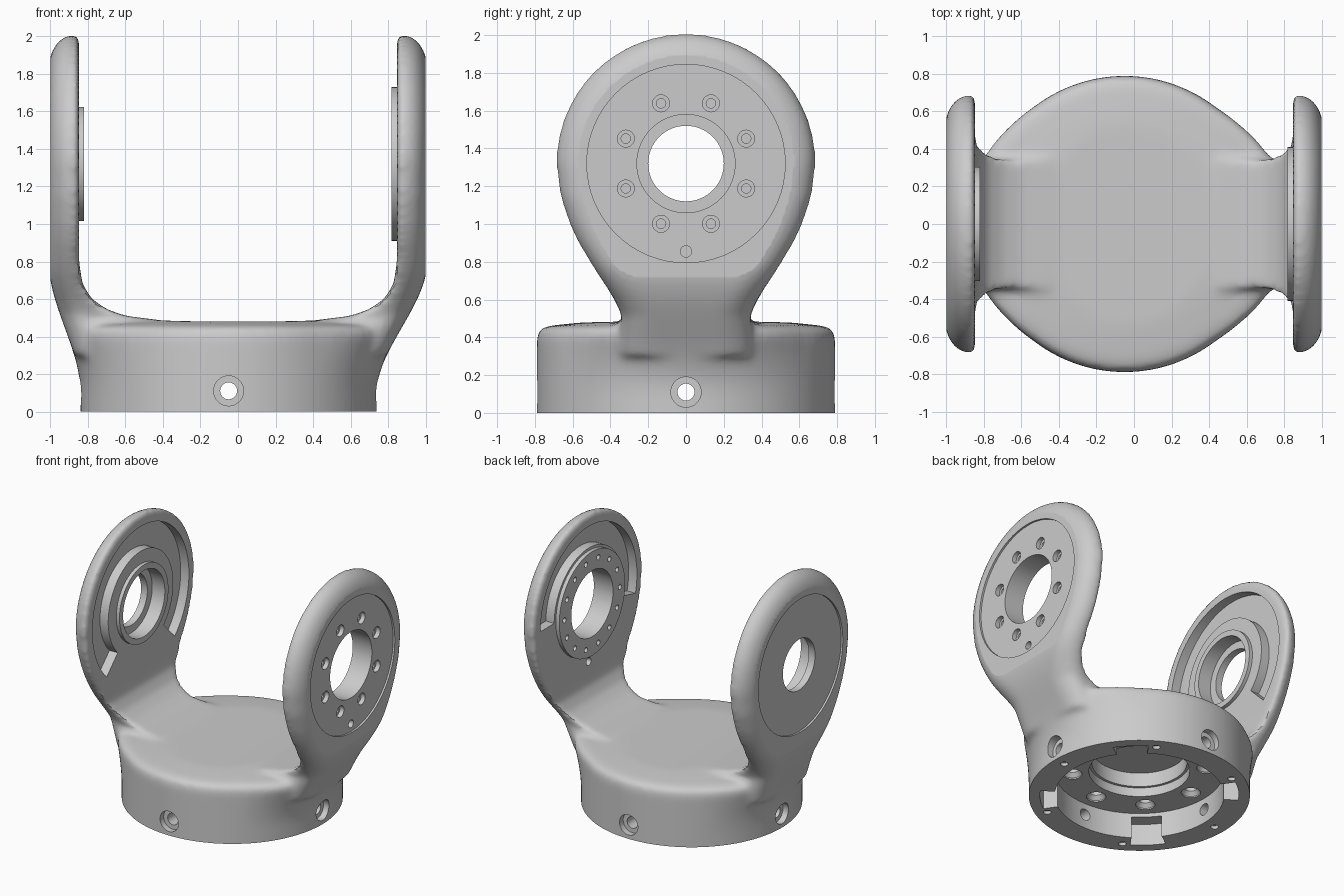
import bpy
import bmesh
from math import sin, cos, pi, hypot, radians
from mathutils import Matrix, Vector

if "Cube" in bpy.data.objects:
    bpy.data.objects.remove(bpy.data.objects["Cube"])

BASE_X, BASE_R = -0.05, 0.79      # base cylinder
HUB_Z, HUB_R = 1.32, 0.688        # round arm heads
TAU = 2 * pi

grey = bpy.data.materials.new("plain_grey")
grey.use_nodes = True
grey.diffuse_color = (0.6, 0.6, 0.6, 1)
grey.node_tree.nodes["Principled BSDF"].inputs["Base Color"].default_value = (0.6, 0.6, 0.6, 1)


def make(name, bm):
    bmesh.ops.recalc_face_normals(bm, faces=bm.faces)
    mesh = bpy.data.meshes.new(name)
    bm.to_mesh(mesh)
    bm.free()
    obj = bpy.data.objects.new(name, mesh)
    bpy.context.collection.objects.link(obj)
    return obj


def loft(bm, rows):
    """Closed rows of points joined into a capped solid."""
    rings = [[bm.verts.new(p) for p in row] for row in rows]
    n = len(rings[0])
    for a, b in zip(rings, rings[1:]):
        for i in range(n):
            j = (i + 1) % n
            bm.faces.new((a[i], a[j], b[j], b[i]))
    bm.faces.new(rings[0][::-1])
    bm.faces.new(rings[-1])


def lathe(bm, profile, matrix, start=0, end=TAU, steps=64, closed=False):
    """Turn (radius, height) points about the local z axis."""
    full = end - start > TAU - 0.01
    count = steps if full else steps + 1
    angles = [start + (end - start) * i / steps for i in range(count)]
    cols = [[bm.verts.new(matrix @ Vector((r * cos(a), r * sin(a), h)))
             for r, h in profile] for a in angles]
    m = len(profile)
    for i in range(steps):
        a, b = cols[i], cols[(i + 1) % count]
        for k in range(m if closed else m - 1):
            l = (k + 1) % m
            bm.faces.new((a[k], b[k], b[l], a[l]))
    if not full:
        bm.faces.new(cols[0])
        bm.faces.new(cols[-1][::-1])
    bmesh.ops.remove_doubles(bm, verts=[v for c in cols for v in c], dist=1e-5)


def rect(r0, r1, h0, h1):
    return [(r0, h0), (r1, h0), (r1, h1), (r0, h1)]


def drill(*steps):
    """Stepped round cutter from (radius, from, to) entries."""
    pts = [(0, steps[0][1])]
    for r, a, b in steps:
        pts += [(r, a), (r, b)]
    return pts + [(0, steps[-1][2])]


TO_X = Matrix(((0, 0, 1, 0), (1, 0, 0, 0), (0, 1, 0, 0), (0, 0, 0, 1)))


def hub(side, radius=0, angle=0):
    """Axis through an arm head, optionally offset to a bolt circle."""
    shift = Matrix.Translation((0, radius * cos(angle), HUB_Z + radius * sin(angle)))
    return shift @ Matrix.Diagonal((side, 1, 1, 1)) @ TO_X


def box(bm, centre, size):
    bmesh.ops.create_cube(bm, size=1, matrix=Matrix.Translation(centre) @ Matrix.Diagonal((*size, 1)))


def boolean(obj, cutter):
    mod = obj.modifiers.new("cut", "BOOLEAN")
    mod.operation, mod.solver, mod.object = "DIFFERENCE", "EXACT", cutter
    cutter.hide_render = True


def bake(obj):
    bpy.context.view_layer.update()
    graph = bpy.context.evaluated_depsgraph_get()
    mesh = bpy.data.meshes.new_from_object(obj.evaluated_get(graph))
    cutters = [m.object for m in obj.modifiers if m.type == "BOOLEAN"]
    obj.modifiers.clear()
    obj.data = mesh
    for c in cutters:
        bpy.data.objects.remove(c)


def finish(obj):
    obj.data.materials.clear()
    obj.data.materials.append(grey)
    bpy.ops.object.select_all(action="DESELECT")
    obj.select_set(True)
    bpy.context.view_layer.objects.active = obj
    bpy.ops.object.shade_smooth_by_angle(angle=radians(35))
    mod = obj.modifiers.new("normals", "WEIGHTED_NORMAL")
    mod.keep_sharp = True


# Shape rules shared by base and arms
def spread(z):
    t = min(1, max(0, (z - 0.1) / 0.7))
    return t * t * (3 - 2 * t)


def reach(side):
    return 1.01 - (BASE_R + side * BASE_X)


NECK = [(0.3, 0.36), (0.52, 0.34), (0.6, 0.38), (0.7, 0.445), (0.8, 0.51),
        (0.9, 0.57), (1.0, 0.617), (1.15, 0.667), (HUB_Z, HUB_R)]


def half_width(z):
    if z >= HUB_Z:
        return max(0.0, HUB_R ** 2 - (z - HUB_Z) ** 2) ** 0.5
    for (z0, w0), (z1, w1) in zip(NECK, NECK[1:]):
        if z <= z1:
            return w0 + (w1 - w0) * (z - z0) / (z1 - z0)


body = bmesh.new()

# Base: round at the foot, drawn out towards both arms at the top
def base_row(z, scale):
    row = []
    for i in range(96):
        c, s = cos(TAU * i / 96), sin(TAU * i / 96)
        side = 1 if c > 0 else -1
        pull = max(0, (abs(c) - 0.6) / 0.4) ** 1.2 * reach(side) * spread(z)
        row.append((BASE_X + scale * (BASE_R * c + side * pull), scale * BASE_R * s, z))
    return row


loft(body, [base_row(z, s) for z, s in (
    (-0.1, 1), (0.1, 1), (0.16, 1), (0.22, 1), (0.28, 1), (0.34, 1), (0.4, 1),
    (0.44, 0.985), (0.46, 0.93), (0.475, 0.75), (0.49, 0.5))])

# Arms: neck widening into a round head with a rounded outer edge
levels = [0.3 + (HUB_Z - 0.3) * i / 28 for i in range(28)]
levels += [HUB_Z + HUB_R * sin(radians(3 * i)) for i in range(30)]
for side in (-1, 1):
    rows = []
    for z in levels:
        w, row = half_width(z), []
        for i in range(31):
            y = w * sin((i / 15 - 1) * pi / 2)
            d = HUB_R - hypot(y, z - HUB_Z) if z > HUB_Z else w - abs(y)
            t = min(1, max(0, d) / 0.18)
            x = 0.88 + 0.13 * (1 - (1 - t) ** 2) ** 0.5 - reach(side) * (1 - spread(z))
            row.append((side * x, y, z))
        rows.append(row + [(side * 0.45, w, z), (side * 0.45, -w, z)])
    loft(body, rows)
fork = make("fork_body", body)

# Open gap between the arms, with a filleted floor
half = [(0.2, 0.48), (0.4, 0.485), (0.6, 0.51), (0.7, 0.545), (0.78, 0.6),
        (0.83, 0.68), (0.848, 0.8), (0.848, 2.3)]
outline = [(-x, z) for x, z in reversed(half)] + half
gap = bmesh.new()
loft(gap, [[(x, y, z) for x, z in outline] for y in (-1, 1)])


def remesh():
    mod = fork.modifiers.new("blend", "REMESH")
    mod.mode, mod.voxel_size = "VOXEL", 0.018


remesh()
boolean(fork, make("gap_cutter", gap))
remesh()
soften = fork.modifiers.new("soften", "SMOOTH")
soften.factor, soften.iterations = 0.5, 14
bake(fork)

# Flat foot and flat outer arm faces
trim = bmesh.new()
box(trim, (0, 0, -0.25), (1.9, 2, 0.5))
for side in (-1, 1):
    box(trim, (side * 1.25, 0, 1.2), (0.5, 2, 2))
boolean(fork, make("trim_cutter", trim))

# Main bores, face recesses, inner pockets and foot cavity
main = bmesh.new()
lathe(main, drill((0.26, 0.7, 0.985), (0.525, 0.985, 1.1)), hub(1))
lathe(main, drill((0.26, 0.7, 0.93), (0.2, 0.93, 0.985), (0.525, 0.985, 1.1)), hub(-1))
lathe(main, rect(0.43, 0.6, 0.78, 0.92), hub(1), 0, pi + 0.25, closed=True)
lathe(main, rect(0.405, 0.6, 0.78, 0.92), hub(-1), -pi / 4, 5 * pi / 4, closed=True)
foot = Matrix.Translation((BASE_X, 0, 0))
lathe(main, drill((0.605, -0.2, 0.2), (0.36, 0.2, 0.27), (0.34, 0.27, 0.38)), foot)
boolean(fork, make("main_cutter", main))

# Bolt holes, radial screw holes and foot notches
fine = bmesh.new()
for i in range(8):
    a = pi / 8 + i * pi / 4
    lathe(fine, drill((0.025, 0.935, 0.95), (0.045, 0.95, 1.1)), hub(1, 0.345, a), steps=20)
    b = i * pi / 4
    spot = foot @ Matrix.Translation((0.48 * cos(b), 0.48 * sin(b), 0))
    lathe(fine, drill((0.07, 0.18, 0.21), (0.045, 0.24, 0.32)), spot, steps=24)
lathe(fine, drill((0.03, 0.7, 1.1)), hub(1, 0.465, -pi / 2), steps=20)
for i in range(4):
    turn = Matrix.Rotation(i * pi / 2, 4, "Z")
    lathe(fine, drill((0.045, 0.5, 0.74), (0.08, 0.74, 1.1)),
          Matrix.Translation((BASE_X, 0, 0.11)) @ turn @ TO_X, steps=32)
    a = pi / 4 + i * pi / 2
    lathe(fine, rect(0.5, 0.71, -0.1, 0.17), foot, a - 0.18, a + 0.18, 8, True)
for i in range(6):
    a = i * pi / 3
    spot = foot @ Matrix.Translation((0.7 * cos(a), 0.7 * sin(a), 0))
    lathe(fine, drill((0.028, -0.1, 0.025)), spot, steps=16)
boolean(fork, make("fine_cutter", fine))
bake(fork)
finish(fork)

# Raised rings on the inner arm faces
ring = bmesh.new()
lathe(ring, rect(0.26, 0.305, 0.82, 0.87), hub(-1), closed=True)
finish(make("right_bearing_ring", ring))

ring = bmesh.new()
lathe(ring, rect(0.26, 0.41, 0.818, 0.87), hub(1), closed=True)
left_ring = make("left_flange_ring", ring)
holes = bmesh.new()
for i in range(14):
    lathe(holes, drill((0.02, 0.7, 0.85)), hub(1, 0.345, i * TAU / 14), steps=14)
boolean(left_ring, make("ring_hole_cutter", holes))
bake(left_ring)
finish(left_ring)
